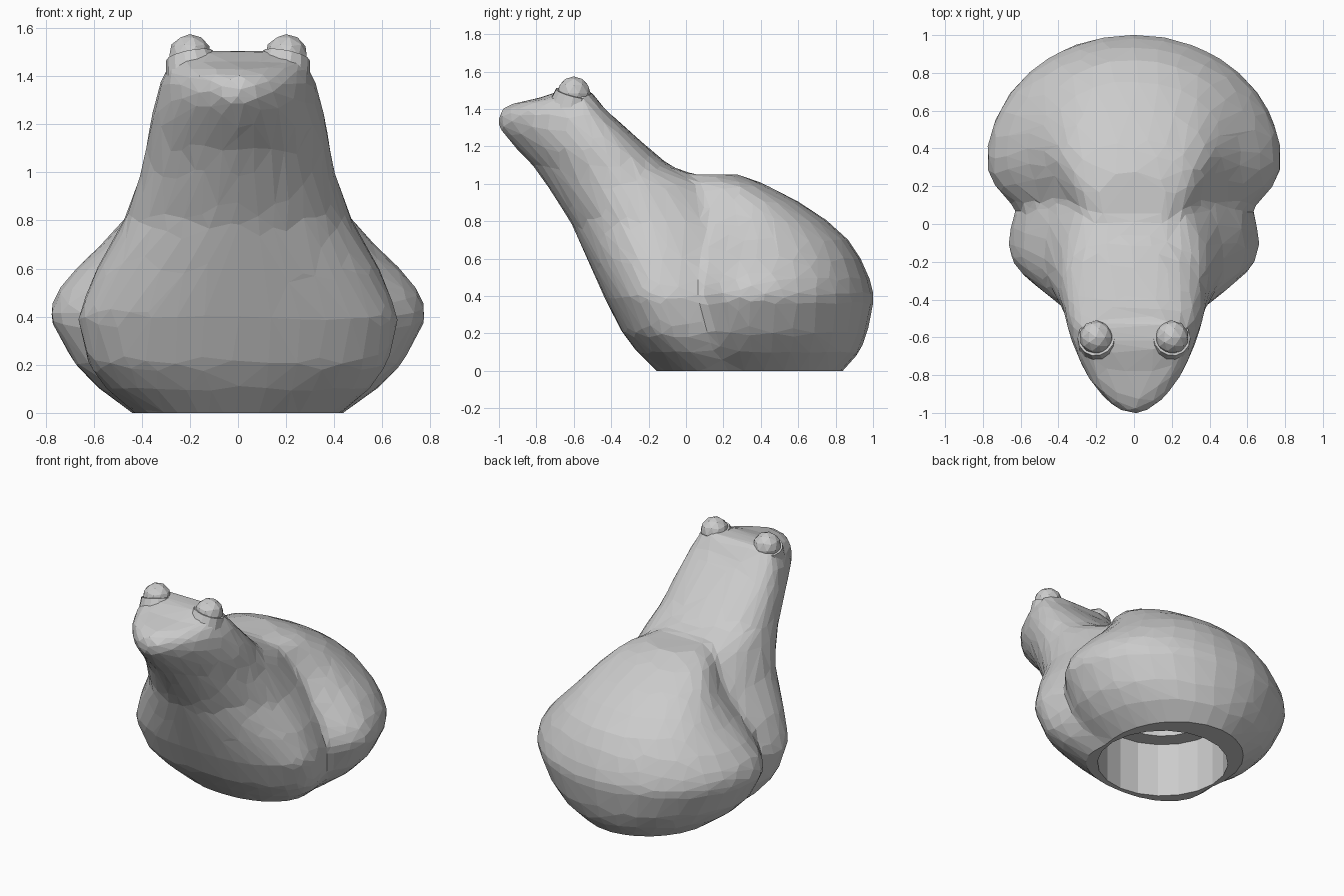
import bpy, bmesh, math
from mathutils import Vector

if "Cube" in bpy.data.objects:
    bpy.data.objects.remove(bpy.data.objects["Cube"])

N = 32


def spow(v, p):
    return math.copysign(abs(v) ** p, v)


def loft(bm, rings):
    """Closed skin over horizontal slices: z, front y, widest y, back y, half width, roundness front/back."""
    loops = []
    for z, yf, yw, yb, hw, pf, pb in rings:
        loop = []
        for i in range(N):
            t = 2 * math.pi * i / N
            c, s = math.cos(t), math.sin(t)
            p = pb if s > 0 else pf
            reach = yb - yw if s > 0 else yw - yf
            loop.append(bm.verts.new((hw * spow(c, p), yw + reach * spow(s, p), z)))
        loops.append(loop)
    for a, b in zip(loops, loops[1:]):
        for i in range(N):
            j = (i + 1) % N
            bm.faces.new((a[i], a[j], b[j], b[i]))
    bm.faces.new(loops[0][::-1])
    bm.faces.new(loops[-1])


def finish(bm, name):
    bmesh.ops.recalc_face_normals(bm, faces=bm.faces)
    me = bpy.data.meshes.new(name)
    bm.to_mesh(me)
    bm.free()
    ob = bpy.data.objects.new(name, me)
    bpy.context.collection.objects.link(ob)
    return ob


# Chest, neck and head, leaning forward
chest = [
    (-0.10, -0.06, 0.20, 0.60, 0.32, 0.9, 1),
    (0.00, -0.16, 0.12, 0.60, 0.43, 0.95, 1),
    (0.10, -0.26, 0.02, 0.55, 0.55, 0.95, 1),
    (0.20, -0.34, -0.06, 0.50, 0.625, 0.95, 1),
    (0.40, -0.44, -0.12, 0.48, 0.67, 1, 1),
    (0.60, -0.53, -0.15, 0.42, 0.59, 1.05, 1),
    (0.80, -0.62, -0.20, 0.36, 0.475, 1.1, 1),
    (1.00, -0.75, -0.33, 0.16, 0.405, 1.15, 0.95),
    (1.10, -0.82, -0.40, -0.09, 0.385, 1.2, 0.9),
    (1.20, -0.92, -0.47, -0.21, 0.37, 1.25, 0.8),
    (1.30, -1.01, -0.52, -0.32, 0.345, 1.25, 0.75),
    (1.36, -1.015, -0.55, -0.39, 0.33, 1.2, 0.7),
    (1.42, -0.97, -0.57, -0.45, 0.305, 1.15, 0.7),
    (1.46, -0.78, -0.58, -0.48, 0.29, 0.9, 0.7),
    (1.505, -0.66, -0.58, -0.51, 0.25, 0.8, 0.7),
]
# Rump and haunches
rump = [
    (-0.10, 0.00, 0.36, 0.73, 0.32, 1, 1),
    (0.00, -0.04, 0.36, 0.84, 0.44, 1, 1),
    (0.10, -0.08, 0.35, 0.93, 0.58, 1, 1),
    (0.20, -0.09, 0.34, 0.97, 0.68, 1, 1),
    (0.40, -0.10, 0.33, 1.01, 0.79, 1.05, 1),
    (0.50, -0.10, 0.34, 0.98, 0.76, 1.1, 1),
    (0.60, -0.12, 0.36, 0.935, 0.675, 1.15, 0.97),
    (0.70, -0.15, 0.38, 0.87, 0.57, 1.2, 0.95),
    (0.80, -0.20, 0.38, 0.76, 0.48, 1.3, 0.95),
    (0.90, -0.25, 0.34, 0.61, 0.40, 1.4, 0.95),
    (1.00, -0.25, 0.22, 0.42, 0.31, 1.4, 0.95),
    (1.05, -0.15, 0.12, 0.28, 0.19, 1.3, 0.95),
]
bm = bmesh.new()
loft(bm, chest)
loft(bm, rump)
body = finish(bm, "frog_body")

# Cutter: stepped round socket in the base, plus everything below the ground
bm = bmesh.new()
profile = [(0, 0.72), (0.30, 0.72), (0.30, 0.37), (0.41, 0.37),
           (0.41, 0), (2, 0), (2, -0.5), (0, -0.5)]
vs = [bm.verts.new((r, 0.28, z)) for r, z in profile]
es = [bm.edges.new(e) for e in zip(vs, vs[1:])]
bmesh.ops.spin(bm, geom=vs + es, cent=(0, 0.28, 0), axis=(0, 0, 1),
               angle=2 * math.pi, steps=20)
bmesh.ops.remove_doubles(bm, verts=bm.verts, dist=1e-4)
cutter = finish(bm, "base_socket_cutter")
cutter.hide_render = True
cutter.hide_set(True)

# Blend both masses into one faceted skin, then cut the base
m = body.modifiers.new("blend", 'REMESH')
m.mode = 'VOXEL'
m.voxel_size = 0.035
m = body.modifiers.new("soften", 'SMOOTH')
m.factor, m.iterations = 0.5, 6
m = body.modifiers.new("facets", 'DECIMATE')
m.ratio = 0.075
m = body.modifiers.new("base_socket", 'BOOLEAN')
m.operation, m.solver, m.object = 'DIFFERENCE', 'EXACT', cutter

# Eyes: a ball in a tilted raised rim on each side
for side, sx in (("left", -1), ("right", 1)):
    tilt = Vector((0.2 * sx, 0.25, 1)).normalized()
    rot = tilt.to_track_quat('Z', 'Y').to_euler()
    centre = Vector((0.2 * sx, -0.6, 1.484))
    bpy.ops.mesh.primitive_ico_sphere_add(subdivisions=2, radius=0.09, location=centre)
    bpy.context.object.name = side + "_eye"
    bpy.ops.mesh.primitive_cone_add(vertices=14, radius1=0.125, radius2=0.1, depth=0.11,
                                    location=centre - tilt * 0.055, rotation=rot)
    bpy.context.object.name = side + "_eye_rim"
